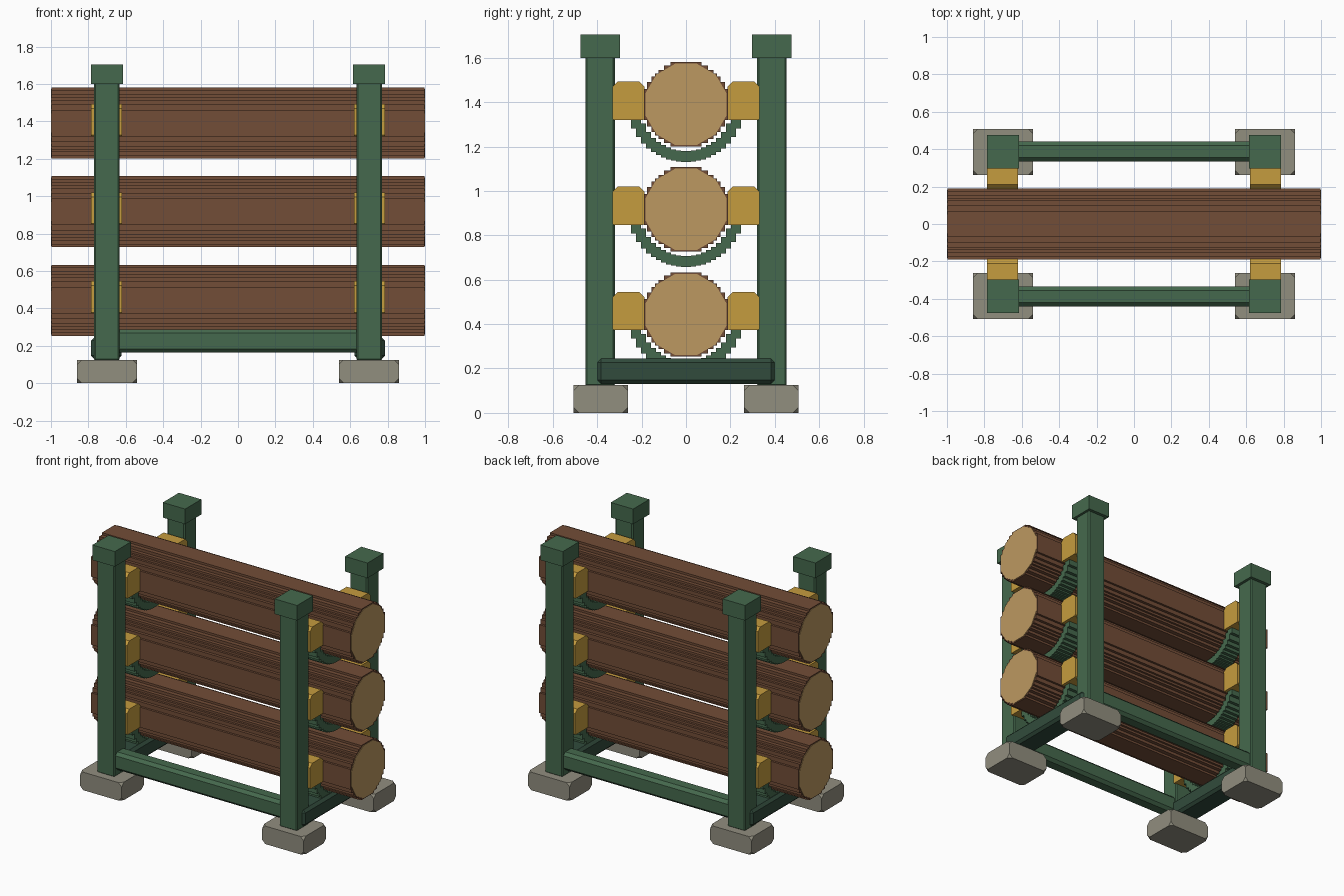
import bpy, bmesh, math

cube = bpy.data.objects.get("Cube")
if cube:
    bpy.data.objects.remove(cube, do_unlink=True)


def material(name, rgb):
    lin = [((c / 255 + 0.055) / 1.055) ** 2.4 for c in rgb] + [1.0]
    m = bpy.data.materials.new(name)
    m.use_nodes = True
    m.diffuse_color = lin
    m.node_tree.nodes["Principled BSDF"].inputs["Base Color"].default_value = lin
    return m


BARK = material("bark brown", (114, 77, 55))
WOOD = material("cut wood tan", (188, 153, 97))
GREEN = material("frame green", (69, 105, 77))
DARK = material("dark green", (49, 75, 60))
BRASS = material("brass yellow", (197, 156, 62))
STONE = material("stone grey", (145, 142, 127))


def finish(name, bm, mat):
    bmesh.ops.recalc_face_normals(bm, faces=bm.faces)
    me = bpy.data.meshes.new(name)
    bm.to_mesh(me)
    bm.free()
    me.materials.append(mat)
    ob = bpy.data.objects.new(name, me)
    bpy.context.collection.objects.link(ob)
    return ob


def box(name, x, y, z, mat, bevel=0.0, affect='EDGES'):
    """Box from (min, max) ranges, with optional edge or corner cuts."""
    bm = bmesh.new()
    bmesh.ops.create_cube(bm, size=1)
    for v in bm.verts:
        for i, (lo, hi) in enumerate((x, y, z)):
            v.co[i] = lo if v.co[i] < 0 else hi
    if bevel:
        geom = bm.verts[:] + bm.edges[:] if affect == 'EDGES' else bm.verts[:]
        bmesh.ops.bevel(bm, geom=geom, offset=bevel, segments=1,
                        profile=0.5, affect=affect)
    return finish(name, bm, mat)


def prism(name, pts, x0, x1, mat):
    """Extrude a (y, z) outline along x."""
    bm = bmesh.new()
    face = bm.faces.new([bm.verts.new((x0, y, z)) for y, z in pts])
    out = bmesh.ops.extrude_face_region(bm, geom=[face])
    for v in out["geom"]:
        if isinstance(v, bmesh.types.BMVert):
            v.co.x = x1
    return finish(name, bm, mat)


def chamfered(y0, y1, z0, z1, top, bottom):
    return [(y0 + bottom, z0), (y1 - bottom, z0), (y1, z0 + bottom), (y1, z1 - top),
            (y1 - top, z1), (y0 + top, z1), (y0, z1 - top), (y0, z0 + bottom)]


def stair_arc(radius, half_columns, step, z):
    """Stepped lower half of a circle, running from -y to +y."""
    pts = []
    for i in range(-half_columns, half_columns):
        h = z - math.sqrt(radius ** 2 - ((i + 0.5) * step) ** 2)
        pts += [(i * step, h), ((i + 1) * step, h)]
    return pts


def log_outline(z):
    """Stepped round outline from one quarter of outer corners."""
    corners = [(0.07, 0.19), (0.10, 0.175), (0.125, 0.155), (0.14, 0.14),
               (0.155, 0.125), (0.175, 0.10), (0.19, 0.07)]
    quarter = []
    for i, c in enumerate(corners):
        quarter.append(c)
        if i + 1 < len(corners):
            quarter.append((c[0], corners[i + 1][1]))
    pts = quarter + [(a, -b) for a, b in reversed(quarter)]
    pts += [(-a, -b) for a, b in quarter] + [(-a, b) for a, b in reversed(quarter)]
    return [(a, z + b) for a, b in pts]


def span(sign, a, b):
    return tuple(sorted((sign * a, sign * b)))


SIDES = ((-1, "right"), (1, "left"))
ENDS = ((-1, "front"), (1, "back"))
LOGS = ((0.443, "lower"), (0.917, "middle"), (1.39, "upper"))

# Feet, posts and post caps
for sx, side in SIDES:
    for sy, end in ENDS:
        tag = f"_{end}_{side}"
        box("foot" + tag, span(sx, 0.54, 0.86), span(sy, 0.262, 0.507),
            (0, 0.125), STONE, 0.025, 'VERTICES')
        box("post" + tag, span(sx, 0.634, 0.77), span(sy, 0.32, 0.453),
            (0.12, 1.61), GREEN, 0.008)
        box("post_cap" + tag, span(sx, 0.615, 0.787), span(sy, 0.298, 0.475),
            (1.6, 1.705), GREEN)

# Long rails between posts
for sy, end in ENDS:
    y0, y1 = span(sy, 0.335, 0.44)
    prism(f"long_rail_{end}", chamfered(y0, y1, 0.163, 0.287, 0.02, 0.02),
          -0.65, 0.65, GREEN)

# Cross rails at each end
for sx, side in SIDES:
    box(f"cross_rail_{side}", span(sx, 0.622, 0.787), (-0.4, 0.4),
        (0.13, 0.245), DARK, 0.018)

# Logs with cut ends, saddles and side clamps
for z, level in LOGS:
    prism(f"log_{level}", log_outline(z), -0.997, 0.997, BARK)
    r = 0.183 / math.cos(math.pi / 12)
    ring = [(r * math.cos(math.radians(15 + 30 * i)),
             z + r * math.sin(math.radians(15 + 30 * i))) for i in range(12)]
    saddle = stair_arc(0.26, 11, 0.0225, z)
    inner = stair_arc(0.21, 9, 0.0225, z)
    top = z - 0.065
    outline = ([(-0.2475, top)] + saddle + [(0.2475, top), (0.2025, top)]
               + inner[::-1] + [(-0.2025, top)])
    for sx, side in SIDES:
        prism(f"log_end_{level}_{side}", ring, sx * 0.994, sx * 1.0, WOOD)
        prism(f"saddle_{level}_{side}", outline, sx * 0.64, sx * 0.766, GREEN)
        for sy, end in ENDS:
            y0, y1 = span(sy, 0.186, 0.332)
            prism(f"clamp_{level}_{end}_{side}",
                  chamfered(y0, y1, z - 0.07, z + 0.102, 0.024, 0.006),
                  sx * 0.62, sx * 0.787, BRASS)
